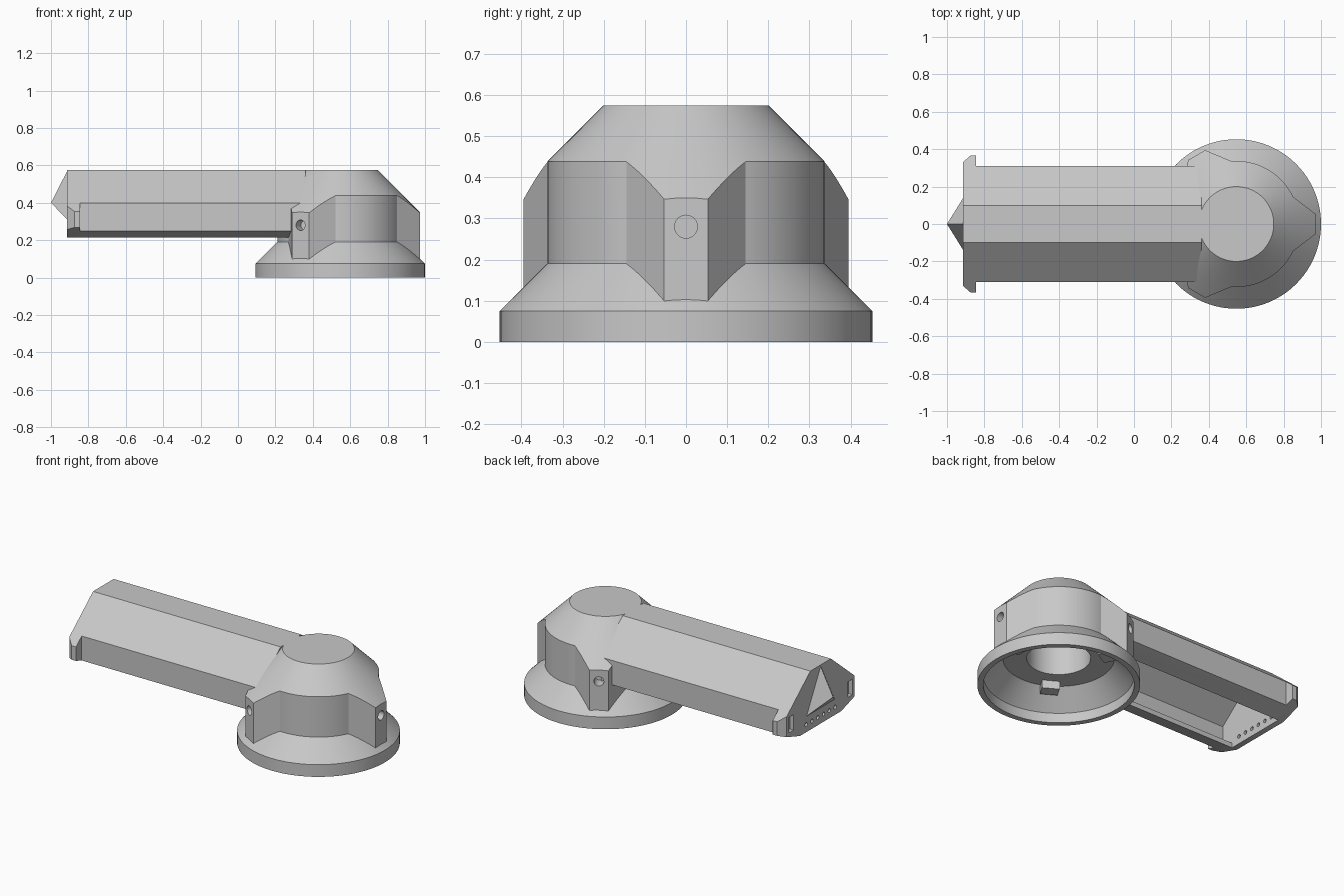
import bpy, bmesh, math
from mathutils import Vector, Matrix

old = bpy.data.objects.get("Cube")
if old:
    bpy.data.objects.remove(old, do_unlink=True)

grey = bpy.data.materials.new("plain_grey")
grey.use_nodes = True
grey.diffuse_color = (0.58, 0.58, 0.58, 1)
grey.node_tree.nodes["Principled BSDF"].inputs["Base Color"].default_value = (0.58, 0.58, 0.58, 1)

CX = 0.547                      # centre of the round base
BOSS_ANGLES = [0, 120, 240]


def finish(bm, name):
    bmesh.ops.recalc_face_normals(bm, faces=bm.faces)
    mesh = bpy.data.meshes.new(name)
    bm.to_mesh(mesh)
    bm.free()
    mesh.materials.append(grey)
    ob = bpy.data.objects.new(name, mesh)
    bpy.context.collection.objects.link(ob)
    return ob


def prism(name, points, place, start, end):
    """Extrude a 2D outline; place(u, v, w) maps it into space."""
    bm = bmesh.new()
    low, high = ([bm.verts.new(place(u, v, w)) for u, v in points] for w in (start, end))
    n = len(points)
    bm.faces.new(low)
    bm.faces.new(high)
    for i in range(n):
        j = (i + 1) % n
        bm.faces.new((low[i], low[j], high[j], high[i]))
    return finish(bm, name)


def lathe(name, profile, segments=96):
    """Revolve a profile that starts and ends on the axis of the base."""
    bm = bmesh.new()
    rings = []
    for r, z in profile:
        count = segments if r else 1
        rings.append([bm.verts.new((CX + r * math.cos(math.tau * i / segments),
                                    r * math.sin(math.tau * i / segments), z))
                      for i in range(count)])
    for a, b in zip(rings, rings[1:]):
        for i in range(segments):
            j = (i + 1) % segments
            corners = [a[i % len(a)], a[j % len(a)], b[j % len(b)], b[i % len(b)]]
            bm.faces.new(list(dict.fromkeys(corners)))
    return finish(bm, name)


def rod(name, radius, start, end, sides=24):
    start, end = Vector(start), Vector(end)
    axis = end - start
    bm = bmesh.new()
    bmesh.ops.create_cone(bm, cap_ends=True, segments=sides, radius1=radius, radius2=radius,
                          depth=axis.length,
                          matrix=Matrix.Translation((start + end) / 2)
                          @ axis.to_track_quat('Z', 'Y').to_matrix().to_4x4())
    return finish(bm, name)


def block(name, low, high):
    outline = [(low[0], low[1]), (high[0], low[1]), (high[0], high[1]), (low[0], high[1])]
    return prism(name, outline, lambda x, y, z: (x, y, z), low[2], high[2])


def combine(ob, other, operation):
    other.hide_render = True
    mod = ob.modifiers.new(operation.lower(), 'BOOLEAN')
    mod.operation, mod.solver, mod.object = operation, 'EXACT', other
    bpy.context.view_layer.objects.active = ob
    bpy.ops.object.modifier_apply(modifier=mod.name)
    bpy.data.objects.remove(other, do_unlink=True)


def smooth(ob):
    bpy.ops.object.select_all(action='DESELECT')
    ob.select_set(True)
    bpy.context.view_layer.objects.active = ob
    bpy.ops.object.shade_smooth_by_angle(angle=math.radians(20))


def mirrored(half):
    return half + [(-y, z) for y, z in reversed(half)]


def along_x(y, z, x):
    return (x, y, z)


def along_z(x, y, z):
    return (x, y, z)


# Round housing: drum outline with three bosses, trimmed by a cone
R, BOSS_R, BOSS_W = 0.337, 0.425, 0.053
foot = math.asin(0.145 / R)
outline = []
for deg in BOSS_ANGLES:
    a = math.radians(deg)
    for side in (-BOSS_W, BOSS_W):
        outline.append((CX + BOSS_R * math.cos(a) - side * math.sin(a),
                        BOSS_R * math.sin(a) + side * math.cos(a)))
    span = math.tau / 3 - 2 * foot
    for i in range(21):
        t = a + foot + span * i / 20
        outline.append((CX + R * math.cos(t), R * math.sin(t)))
base = prism("base_housing", outline, along_z, 0.095, 0.65)
combine(base, lathe("cone", [(0, 0.05), (0.475, 0.05), (0.475, 0.3), (0.2, 0.575), (0, 0.575)]),
        'INTERSECT')
# Flared foot
combine(base, lathe("skirt", [(0, 0), (0.453, 0), (0.453, 0.075), (0.3, 0.227), (0, 0.227)]),
        'UNION')
# Hollow underside and central bore
combine(base, lathe("hollow", [(0, -0.02), (0.42, -0.02), (0.42, 0.06), (0.31, 0.17),
                               (0.178, 0.17), (0.178, 0.54), (0, 0.54)]), 'DIFFERENCE')
# Screw holes in the bosses
for deg in BOSS_ANGLES:
    d = Vector((math.cos(math.radians(deg)), math.sin(math.radians(deg)), 0))
    mid = Vector((CX, 0, 0.28))
    combine(base, rod("screw_hole", 0.028, mid + d * 0.35, mid + d * 0.47), 'DIFFERENCE')
smooth(base)

# Small tabs under the housing, one at each boss
for i, deg in enumerate(BOSS_ANGLES):
    tab = block("inner_tab_%d" % (i + 1), (0.25, -0.05, 0.12), (0.32, 0.05, 0.18))
    tab.data.transform(Matrix.Translation((CX, 0, 0)) @ Matrix.Rotation(math.radians(deg), 4, 'Z'))

# End cap of the arm with a chamfered ear on each side
END = -0.915
cap_plan = [(END, -0.33), (-0.875, -0.365), (-0.845, -0.365),
            (-0.845, 0.365), (-0.875, 0.365), (END, 0.33)]
arm = prism("arm", cap_plan, along_z, 0.1, 0.7)
cap_section = mirrored([(0.1, 0.575), (0.4, 0.325), (0.4, 0.279), (0.2, 0.215)])
combine(arm, prism("cap_section", cap_section, along_x, -1.1, -0.7), 'INTERSECT')

# Roofed arm, hollow and open below
arm_section = mirrored([(0.1, 0.575), (0.31, 0.4), (0.31, 0.25), (0.2, 0.215)])
combine(arm, prism("beam", arm_section, along_x, -0.85, 0.36), 'UNION')
trough = mirrored([(0.085, 0.545), (0.28, 0.385), (0.28, 0.27), (0.2, 0.245), (0.2, 0.1)])
combine(arm, prism("trough", trough, along_x, -0.88, 0.3), 'DIFFERENCE')

# Row of small vents and the two ear slots in the end face
for i in range(6):
    y = -0.14 + 0.056 * i
    combine(arm, rod("vent", 0.012, (-0.95, y, 0.262), (-0.86, y, 0.262), 12), 'DIFFERENCE')
for y in (-0.285, 0.285):
    combine(arm, block("slot", (-0.95, y - 0.022, 0.275), (-0.89, y + 0.022, 0.37)), 'DIFFERENCE')
smooth(arm)

# Three-sided pointed nose on the end face
bm = bmesh.new()
tip = bm.verts.new((-1, 0, 0.4))
back = [bm.verts.new((END + 0.002, y, z)) for y, z in ((0, 0.57), (0.14, 0.31), (-0.14, 0.31))]
bm.faces.new(back)
for i in range(3):
    bm.faces.new((back[i], back[(i + 1) % 3], tip))
finish(bm, "pointed_nose")
